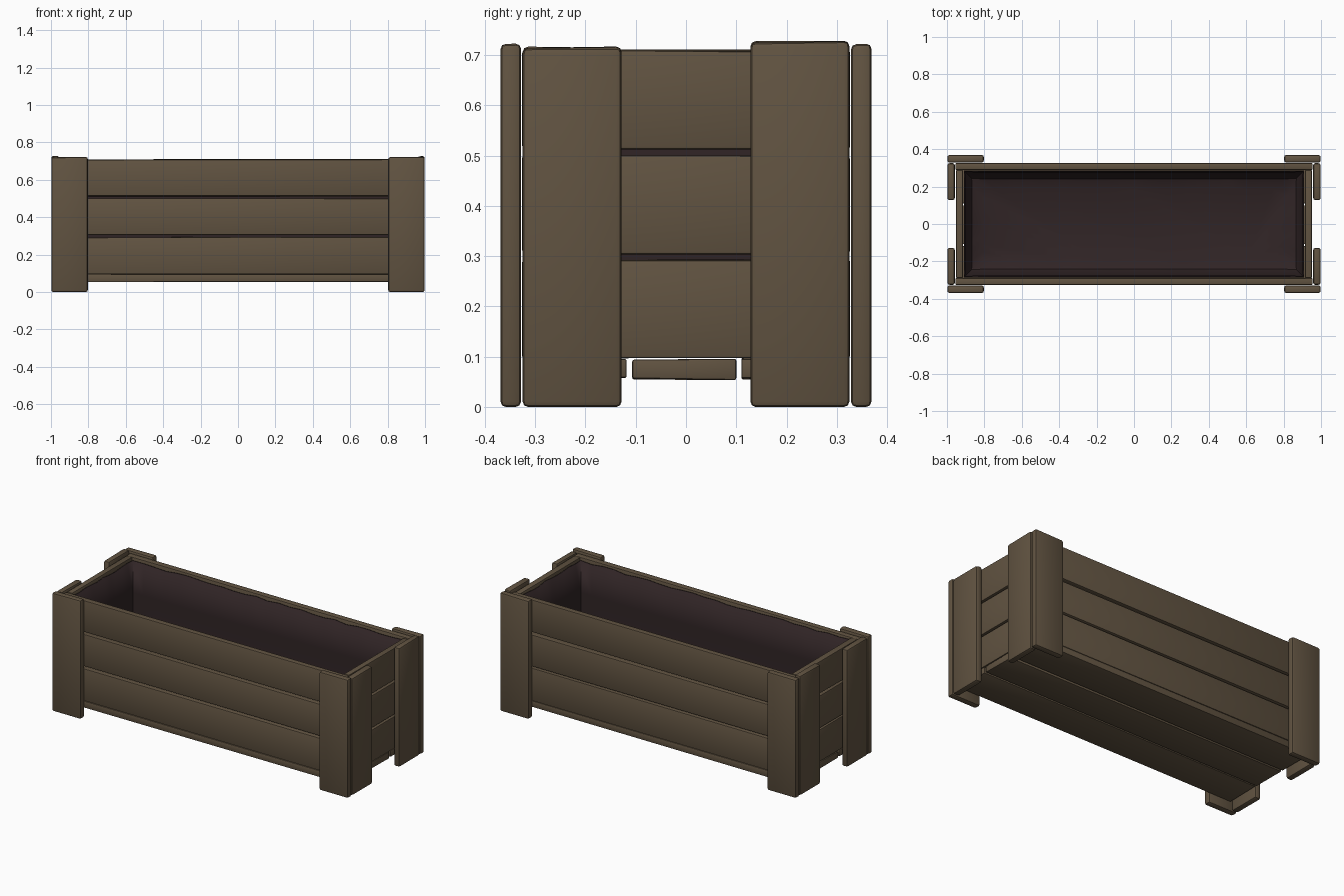
import bpy, bmesh, math, random

if "Cube" in bpy.data.objects:
    bpy.data.objects.remove(bpy.data.objects["Cube"])
random.seed(4)

def material(name, rgb):
    m = bpy.data.materials.new(name)
    m.diffuse_color = (*rgb, 1)
    m.use_nodes = True
    m.node_tree.nodes["Principled BSDF"].inputs["Base Color"].default_value = m.diffuse_color
    return m

wood = material("weathered_wood", (0.120, 0.087, 0.053))
fabric = material("dark_liner", (0.030, 0.018, 0.019))

def finish(ob, mat):
    ob.data.materials.append(mat)
    bpy.ops.object.select_all(action='DESELECT')
    bpy.context.view_layer.objects.active = ob
    ob.select_set(True)
    bpy.ops.object.shade_smooth_by_angle(angle=math.radians(35))

# A worn plank: box between two corners, slightly uneven, rounded edges
def plank(name, x, y, z, bevel=0.008, wobble=0.0025):
    lo, hi = (x[0], y[0], z[0]), (x[1], y[1], z[1])
    bm = bmesh.new()
    bmesh.ops.create_cube(bm, size=1)
    for v in bm.verts:
        for i in range(3):
            v.co[i] = (hi[i] if v.co[i] > 0 else lo[i])
        v.co.z += random.uniform(-wobble, wobble)
        if z[0] == 0:
            v.co.z = max(v.co.z, 0)
            if v.co.z < 0.1:
                v.co.z = 0
    bmesh.ops.bevel(bm, geom=bm.edges[:], offset=bevel, segments=2,
                    profile=0.5, affect='EDGES')
    me = bpy.data.meshes.new(name)
    bm.to_mesh(me)
    bm.free()
    ob = bpy.data.objects.new(name, me)
    bpy.context.collection.objects.link(ob)
    finish(ob, wood)

def span(s, a, b):
    return tuple(sorted((s * a, s * b)))

# Three rows of wall planks on each side
rows = [(0.097, 0.294), (0.304, 0.500), (0.513, 0.709)]
for r, z in enumerate(rows):
    for s, side in ((-1, "front"), (1, "back")):
        plank(f"{side}_plank_{r}", (-0.955, 0.955), span(s, 0.289, 0.326), z, 0.006)
    for s, side in ((-1, "left"), (1, "right")):
        plank(f"{side}_plank_{r}", span(s, 0.914, 0.952), (-0.289, 0.289), z, 0.006)

# Floor planks
for i, y in enumerate([(-0.325, -0.118), (-0.107, 0.100), (0.110, 0.325)]):
    plank(f"floor_plank_{i}", (-0.95, 0.95), y, (0.056, 0.096), 0.004)

# Corner posts: two boards meeting in an L
for sx, lr in ((-1, "left"), (1, "right")):
    for sy, fb in ((-1, "front"), (1, "back")):
        plank(f"{fb}_{lr}_post_face", span(sx, 0.803, 0.998),
              span(sy, 0.328, 0.369), (0, 0.721), 0.011)
        plank(f"{fb}_{lr}_post_side", span(sx, 0.958, 0.998),
              span(sy, 0.128, 0.325), (0, 0.716 if sy < 0 else 0.727), 0.011)

# Fabric liner: open sack hanging inside, floor rounded up at the edges
NX, NY = 24, 10
rings = [(0.0, 0.692), (0.004, 0.50), (0.004, 0.32), (0.010, 0.20), (0.04, 0.135), (0.10, 0.112)]
bm = bmesh.new()
perimeter = ([(i / NX, 0) for i in range(NX)] + [(1, j / NY) for j in range(NY)]
             + [(1 - i / NX, 1) for i in range(NX)] + [(0, 1 - j / NY) for j in range(NY)])
loops = []
for k, (inset, z) in enumerate(rings):
    hx, hy = 0.910 - inset, 0.285 - inset
    loop = []
    for u, v in perimeter:
        dz = random.uniform(-0.006, 0.006) if k in (0, 4) else 0
        loop.append(bm.verts.new(((2 * u - 1) * hx, (2 * v - 1) * hy, z + dz)))
    loops.append(loop)
n = len(perimeter)
for a, b in zip(loops, loops[1:]):
    for i in range(n):
        j = (i + 1) % n
        bm.faces.new((a[j], a[i], b[i], b[j]))
bm.faces.new(loops[-1])
bmesh.ops.recalc_face_normals(bm, faces=bm.faces[:])
me = bpy.data.meshes.new("liner")
bm.to_mesh(me)
bm.free()
liner = bpy.data.objects.new("liner", me)
bpy.context.collection.objects.link(liner)
thick = liner.modifiers.new("thickness", 'SOLIDIFY')
thick.thickness = 0.005
thick.offset = -1
finish(liner, fabric)
